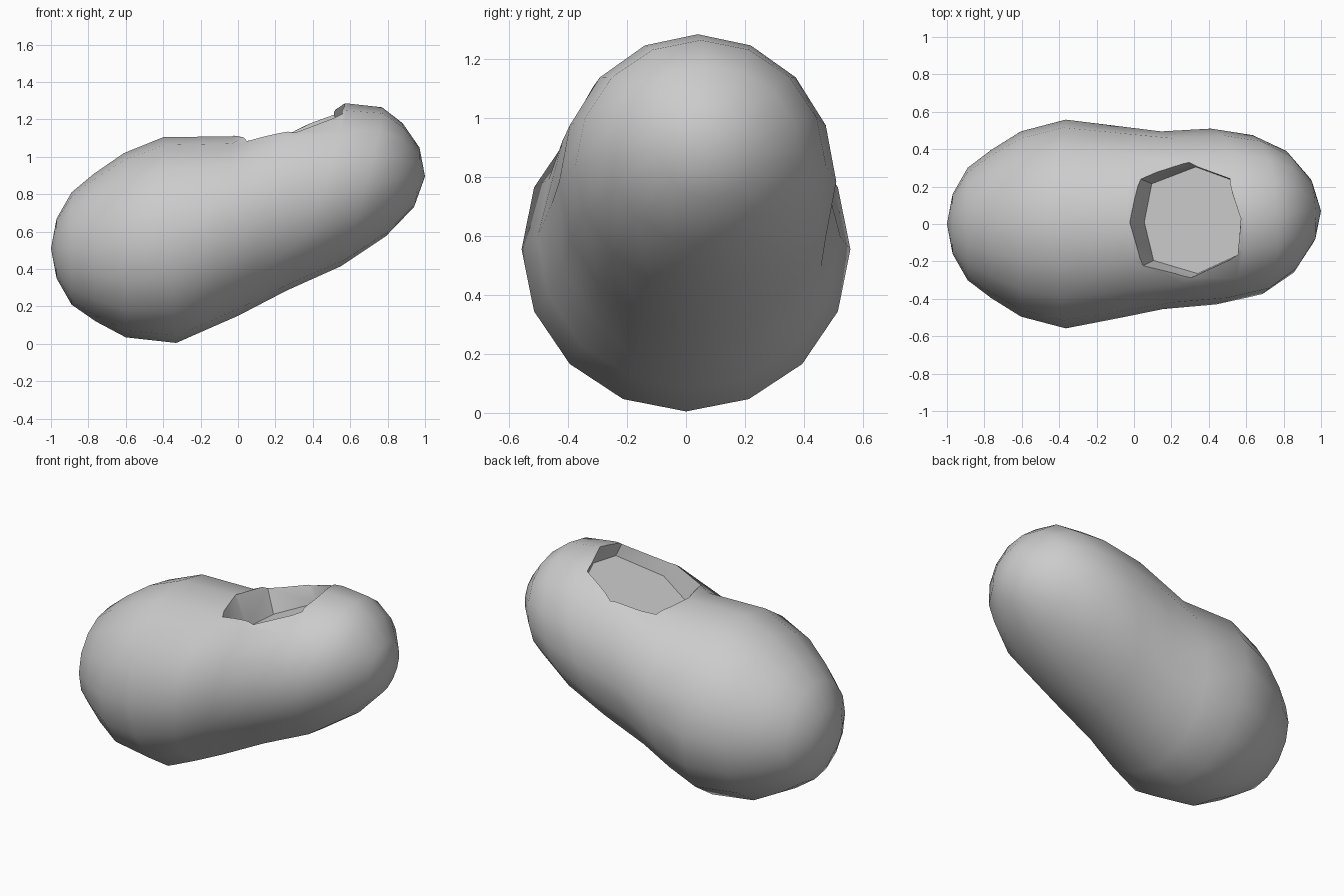
import bpy, bmesh, math
from mathutils import Vector

cube = bpy.data.objects.get("Cube")
if cube:
    bpy.data.objects.remove(cube, do_unlink=True)

# One flat grey for the whole model
grey = bpy.data.materials.new("soft_grey")
grey.use_nodes = True
colour = (0.6, 0.6, 0.6, 1)
grey.diffuse_color = colour
grey.node_tree.nodes["Principled BSDF"].inputs["Base Color"].default_value = colour


def loft(name, rings, start=None, end=None):
    """Skin a list of rings; close each end with a pole point or a flat cap."""
    bm = bmesh.new()
    loops = [[bm.verts.new(p) for p in ring] for ring in rings]
    n = len(loops[0])
    for a, b in zip(loops, loops[1:]):
        for i in range(n):
            j = (i + 1) % n
            bm.faces.new((a[i], a[j], b[j], b[i]))
    for loop, pole in ((loops[0], start), (loops[-1], end)):
        if pole is None:
            bm.faces.new(loop)
        else:
            tip = bm.verts.new(pole)
            for i in range(n):
                bm.faces.new((loop[i], loop[(i + 1) % n], tip))
    bmesh.ops.recalc_face_normals(bm, faces=bm.faces[:])
    mesh = bpy.data.meshes.new(name)
    bm.to_mesh(mesh)
    bm.free()
    mesh.materials.append(grey)
    obj = bpy.data.objects.new(name, mesh)
    bpy.context.collection.objects.link(obj)
    return obj


def body_ring(bottom, top, half_width, mid_y, skew, sides=16):
    low, high = Vector((bottom[0], mid_y, bottom[1])), Vector((top[0], mid_y, top[1]))
    mid, up = (low + high) / 2, (high - low) / 2
    side = Vector((-skew * half_width, half_width, 0))
    angles = [math.tau * i / sides for i in range(sides)]
    return [mid + up * math.cos(a) + side * math.sin(a) for a in angles]


# Bean body: bottom (x, z), top (x, z), half width, centre y, sideways skew
sections = [
    ((-.97, .35), (-.97, .67), .16, 0, 0),
    ((-.89, .21), (-.89, .81), .30, 0, 0),
    ((-.76, .12), (-.77, .91), .395, 0, 0),
    ((-.60, .035), (-.61, 1.02), .495, 0, 0),
    ((-.33, .005), (-.40, 1.105), .558, 0, 0),
    ((-.16, .08), (-.03, 1.11), .515, .01, .01),
    ((0, .15), (.30, 1.27), .475, .02, .01),
    ((.26, .285), (.59, 1.285), .47, .04, .03),
    ((.55, .415), (.77, 1.265), .425, .05, .06),
    ((.79, .575), (.88, 1.18), .325, .065, .06),
    ((.94, .73), (.97, 1.05), .165, .075, .06),
]
body = loft("bean_body", [body_ring(*s) for s in sections],
            (-1, 0, .51), (1, .07, .895))

# Eight-sided cutter, leaning with the slope and flaring toward the opening
outline = [(.33, .305), (.55, .225), (.62, .03), (.59, -.15),
           (.34, -.265), (.105, -.195), (.055, .01), (.095, .215)]
slope = .42
normal = Vector((-slope, 0, 1)).normalized()
floor = [Vector((x, y, 1.04 + slope * (x - .32))) for x, y in outline]
opening = [p + normal * .4 + Vector((0, (p.y - .02) * .35, 0)) for p in floor]
cutter = loft("socket_cutter", [floor, opening])
cutter.hide_render = True

# Sink the socket into the body
cut = body.modifiers.new("socket", 'BOOLEAN')
cut.operation = 'DIFFERENCE'
cut.solver = 'EXACT'
cut.object = cutter
for o in bpy.context.selected_objects:
    o.select_set(False)
bpy.context.view_layer.objects.active = body
body.select_set(True)
bpy.ops.object.modifier_apply(modifier=cut.name)
bpy.data.objects.remove(cutter, do_unlink=True)
bpy.ops.object.shade_smooth_by_angle(angle=math.radians(40))
